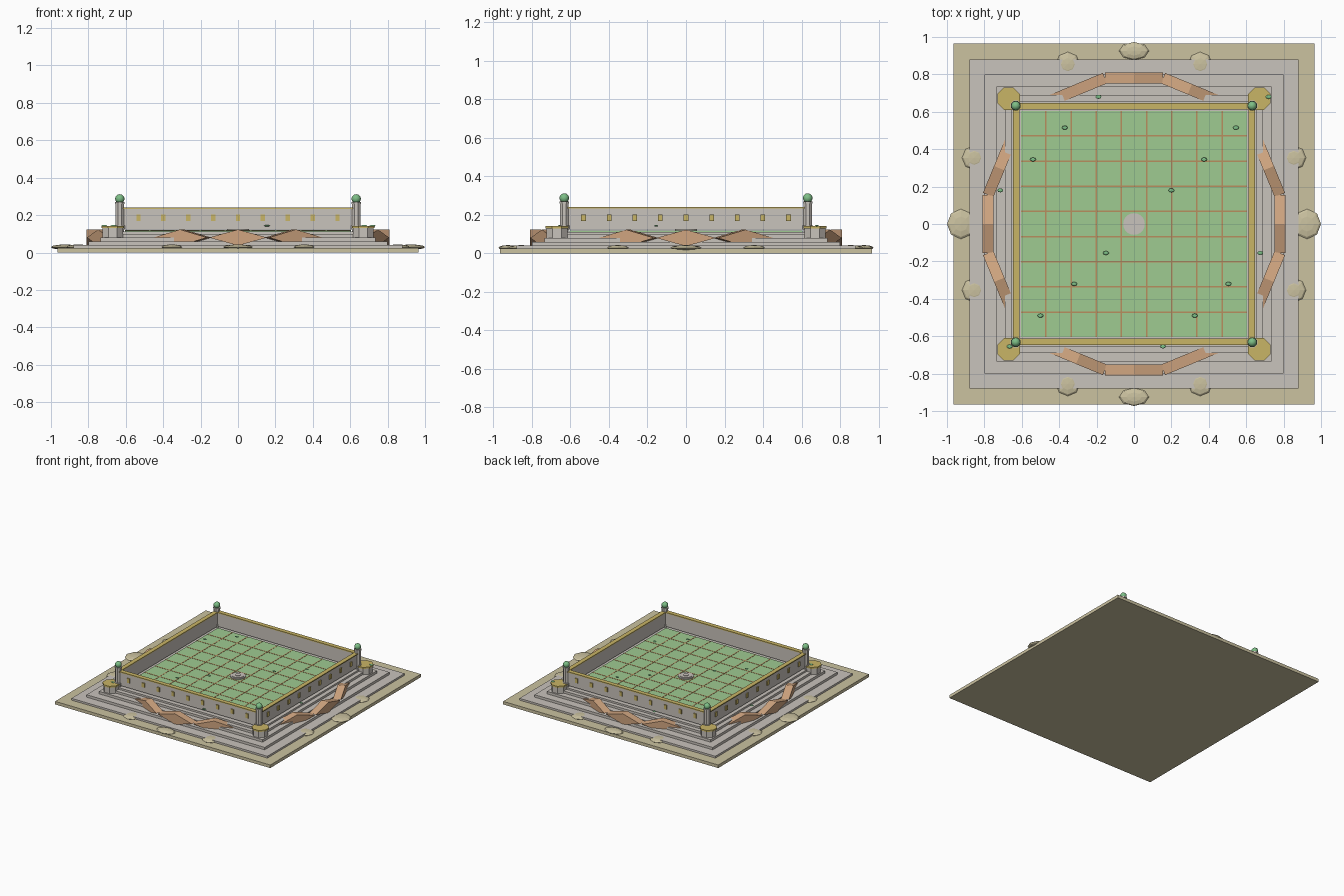
import bpy, bmesh, math
from mathutils import Matrix, Vector

if "Cube" in bpy.data.objects:
    bpy.data.objects.remove(bpy.data.objects["Cube"])


def material(name, hex_colour):
    lin = []
    for i in (0, 2, 4):
        c = int(hex_colour[i:i + 2], 16) / 255
        lin.append(c / 12.92 if c <= 0.04045 else ((c + 0.055) / 1.055) ** 2.4)
    m = bpy.data.materials.new(name)
    m.diffuse_color = (*lin, 1)
    m.use_nodes = True
    m.node_tree.nodes["Principled BSDF"].inputs["Base Color"].default_value = m.diffuse_color
    return m


SAND = material("sand", "CBC2A0")
STONE = material("pale stone", "C9C3BC")
GOLD = material("gold", "C9B566")
GREEN = material("lawn green", "9FCB91")
JADE = material("jade", "7DBE86")
BROWN = material("terracotta", "D0A580")
GROUT = material("brown grout", "B98F5F")


def finish(name, bm, mat, smooth=False):
    bmesh.ops.recalc_face_normals(bm, faces=bm.faces)
    me = bpy.data.meshes.new(name)
    bm.to_mesh(me)
    bm.free()
    me.materials.append(mat)
    for p in me.polygons:
        p.use_smooth = smooth
    ob = bpy.data.objects.new(name, me)
    bpy.context.collection.objects.link(ob)
    return ob


def add_box(bm, x0, x1, y0, y1, z0, z1, rot=0):
    m = (Matrix.Rotation(rot, 4, 'Z')
         @ Matrix.Translation(((x0 + x1) / 2, (y0 + y1) / 2, (z0 + z1) / 2))
         @ Matrix.Diagonal((x1 - x0, y1 - y0, z1 - z0, 1)))
    bmesh.ops.create_cube(bm, size=1, matrix=m)


def add_cyl(bm, x, y, z0, z1, r, n, spin=0):
    m = Matrix.Translation((x, y, (z0 + z1) / 2)) @ Matrix.Rotation(spin, 4, 'Z')
    bmesh.ops.create_cone(bm, cap_ends=True, segments=n, radius1=r, radius2=r,
                          depth=z1 - z0, matrix=m)


def slab(name, half, z0, z1, mat):
    bm = bmesh.new()
    add_box(bm, -half, half, -half, half, z0, z1)
    finish(name, bm, mat)


QUARTERS = [i * math.pi / 2 for i in range(4)]
CORNERS = [(sx, sy) for sx in (-1, 1) for sy in (-1, 1)]

# Stepped base
slab("sand_base", 0.966, 0, 0.025, SAND)
z = 0.025
for i, (half, top) in enumerate([(0.88, 0.04), (0.80, 0.06), (0.735, 0.08),
                                 (0.69, 0.098), (0.655, 0.112)]):
    slab(f"stone_step_{i + 1}", half, z, top, STONE)
    z = top

# Lawn with a nine by nine grid of brown joints
slab("lawn_floor", 0.605, 0.112, 0.118, GREEN)
bm = bmesh.new()
for i in range(1, 9):
    p = -0.605 + i * 1.21 / 9
    add_box(bm, p - 0.004, p + 0.004, -0.605, 0.605, 0.116, 0.1195)
    add_box(bm, -0.605, 0.605, p - 0.004, p + 0.004, 0.116, 0.1195)
finish("lawn_joints", bm, GROUT)

# Enclosing walls, gold coping and window plates
walls, caps, plates = bmesh.new(), bmesh.new(), bmesh.new()
for a in QUARTERS:
    add_box(walls, -0.64, 0.615, -0.64, -0.615, 0.124, 0.232, a)
    add_box(caps, -0.647, 0.612, -0.647, -0.612, 0.232, 0.24, a)
    for i in range(-4, 5):
        x = i * 0.133
        add_box(plates, x - 0.012, x + 0.012, -0.648, -0.639, 0.168, 0.203, a)
finish("perimeter_walls", walls, STONE)
finish("wall_coping", caps, GOLD)
finish("window_plates", plates, GOLD)

# Corner posts with jade balls, and octagonal pedestals
posts, balls = bmesh.new(), bmesh.new()
peds, tops = bmesh.new(), bmesh.new()
for sx, sy in CORNERS:
    x, y = sx * 0.632, sy * 0.632
    add_cyl(posts, x, y, 0.10, 0.268, 0.024, 8, math.pi / 8)
    add_cyl(posts, x, y, 0.125, 0.145, 0.03, 8, math.pi / 8)
    add_cyl(posts, x, y, 0.26, 0.27, 0.028, 8, math.pi / 8)
    bmesh.ops.create_uvsphere(balls, u_segments=12, v_segments=8, radius=0.025,
                              matrix=Matrix.Translation((x, y, 0.287)))
    add_cyl(peds, sx * 0.67, sy * 0.67, 0.05, 0.13, 0.059, 8, math.pi / 8)
    add_cyl(tops, sx * 0.67, sy * 0.67, 0.13, 0.142, 0.065, 8, math.pi / 8)
finish("corner_posts", posts, STONE)
finish("post_balls", balls, JADE, True)
finish("corner_pedestals", peds, STONE)
finish("pedestal_tops", tops, GOLD)

# Ring of diamond prisms; the diagonal ones are mostly buried in the base
bm = bmesh.new()
for k in range(16):
    rot = Matrix.Rotation(k * math.pi / 8, 3, 'Z')
    mid = 0.08 if k % 4 != 2 else 0.07
    ring = [(-0.155, mid), (0, mid - 0.043), (0.155, mid), (0, mid + 0.043)]
    inner = [bm.verts.new(rot @ Vector((0.75, t, h))) for t, h in ring]
    outer = [bm.verts.new(rot @ Vector((0.81, t, h))) for t, h in ring]
    bm.faces.new(inner)
    bm.faces.new(outer)
    for i in range(4):
        j = (i + 1) % 4
        bm.faces.new((inner[i], inner[j], outer[j], outer[i]))
finish("diamond_ring", bm, BROWN)

# Flattened sand mounds around the base
bm = bmesh.new()
for k in range(16):
    if k % 4 == 2:
        continue
    a = k * math.pi / 8
    sx, sy = (0.075, 0.08) if k % 8 == 0 else (0.08, 0.048)
    if k % 4:
        sx = sy = 0.065
    m = (Matrix.Translation((0.925 * math.cos(a), 0.925 * math.sin(a), 0.029))
         @ Matrix.Diagonal((sx, sy, 0.014, 1)))
    bmesh.ops.create_uvsphere(bm, u_segments=8, v_segments=6, radius=1, matrix=m)
finish("sand_mounds", bm, SAND)

# Small round basin in the middle
bm = bmesh.new()
for r, top in ((0.058, 0.124), (0.045, 0.128), (0.02, 0.133)):
    add_cyl(bm, 0, 0, 0.115, top, r, 24)
finish("centre_basin", bm, STONE)

# Floating jade leaves
LEAVES = [(-.37, .515), (.545, .515), (-.54, .345), (.375, .345), (.2, .18),
          (-.15, -.155), (-.32, -.32), (.505, -.32), (-.5, -.49), (.325, -.49),
          (-.19, .68), (.72, .68), (-.715, .18), (.675, -.155), (-.665, -.655),
          (.155, -.655)]
bm = bmesh.new()
for x, y in LEAVES:
    m = Matrix.Translation((x, y, 0.143)) @ Matrix.Diagonal((0.016, 0.011, 0.004, 1))
    bmesh.ops.create_uvsphere(bm, u_segments=8, v_segments=4, radius=1, matrix=m)
finish("jade_leaves", bm, JADE)
